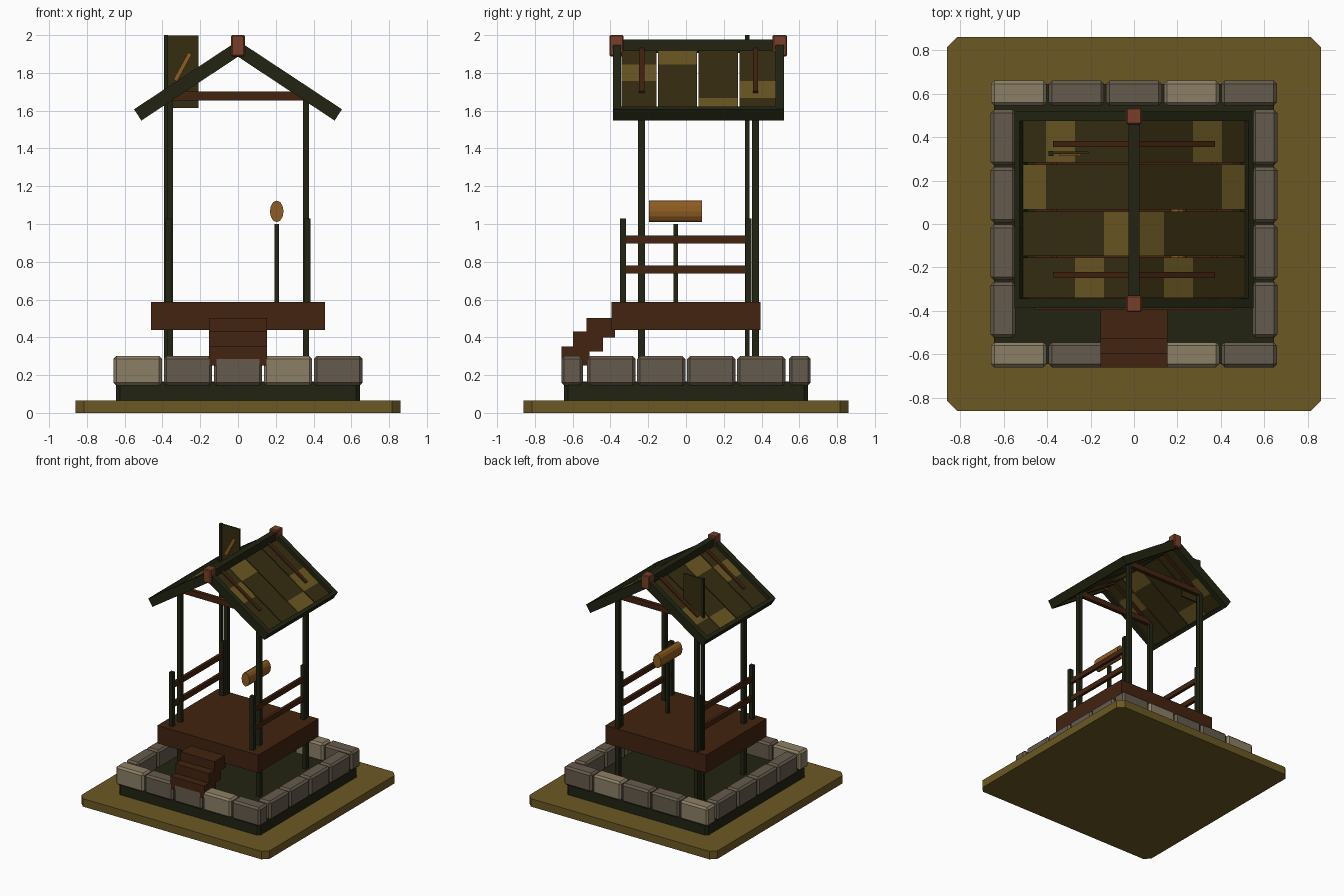
import bpy, bmesh, math
from mathutils import Matrix, Vector

if "Cube" in bpy.data.objects:
    bpy.data.objects.remove(bpy.data.objects["Cube"])


def mat(name, r, g, b):
    def lin(c):
        c /= 255
        return c / 12.92 if c <= 0.04045 else ((c + 0.055) / 1.055) ** 2.4
    m = bpy.data.materials.new(name)
    m.diffuse_color = (lin(r), lin(g), lin(b), 1)
    m.use_nodes = True
    m.node_tree.nodes["Principled BSDF"].inputs["Base Color"].default_value = m.diffuse_color
    return m


OLIVE = mat("olive_earth", 108, 88, 35)
DARK = mat("dark_green_wood", 34, 36, 18)
BROWN = mat("brown_wood", 66, 35, 16)
STONE = mat("grey_stone", 102, 91, 77)
PALE = mat("pale_stone", 140, 127, 102)
THATCH = mat("dark_olive_board", 54, 45, 17)
ORANGE = mat("orange_wood", 142, 92, 34)
RED = mat("red_brown_cap", 120, 63, 42)


def finish(bm, name, m):
    me = bpy.data.meshes.new(name)
    bm.to_mesh(me)
    bm.free()
    me.materials.append(m)
    ob = bpy.data.objects.new(name, me)
    bpy.context.collection.objects.link(ob)
    return ob


def box(name, x, y, z, m, rot=0, bevel=0, upright=False):
    """Box from (min, max) ranges, turned about y around its centre."""
    c = Vector([(a + b) / 2 for a, b in (x, y, z)])
    s = [b - a for a, b in (x, y, z)]
    bm = bmesh.new()
    bmesh.ops.create_cube(bm, size=1, matrix=Matrix.Diagonal((*s, 1)))
    if bevel:
        es = [e for e in bm.edges if not upright or
              abs(e.verts[0].co.z - e.verts[1].co.z) > 1e-4]
        bmesh.ops.bevel(bm, geom=es, offset=bevel, segments=1, affect='EDGES')
    bm.transform(Matrix.Translation(c) @ Matrix.Rotation(rot, 4, 'Y'))
    return finish(bm, name, m)


def post(name, x, y, hx, hy, z0, z1, m=DARK):
    return box(name, (x - hx, x + hx), (y - hy, y + hy), (z0, z1), m)


# ground plate and dark footing
box("ground_plate", (-.86, .86), (-.86, .86), (0, .066), OLIVE, bevel=.045, upright=True)
box("footing", (-.645, .645), (-.645, .645), (.066, .165), DARK, bevel=.02, upright=True)

# stone ring: five front and back, four on each side
for side, label in ((-1, "front"), (1, "back")):
    for i in range(5):
        cx = -.53 + i * .265
        y = sorted((side * .66, side * .545))
        box(f"{label}_stone_{i+1}", (cx - .128, cx + .128), y, (.145, .3),
            PALE if i in (0, 3) else STONE, bevel=.015)
for side, label in ((-1, "left"), (1, "right")):
    for i in range(4):
        cy = -.395 + i * .2645
        x = sorted((side * .66, side * .545))
        box(f"{label}_stone_{i+1}", x, (cy - .128, cy + .128), (.145, .3), STONE, bevel=.015)

# platform and stairs
box("platform", (-.46, .46), (-.395, .395), (.44, .587), BROWN)
for i, (y0, y1, z0, z1) in enumerate(((-.66, -.51, .25, .352),
                                      (-.597, -.44, .325, .43),
                                      (-.527, -.375, .40, .502))):
    box(f"stair_step_{i+1}", (-.154, .154), (y0, y1), (z0, z1), BROWN)

# roof posts, railing posts and rails
for s, label in ((-1, "left"), (1, "right")):
    for y, end in ((-.236, "front"), (.368, "back")):
        post(f"{label}_{end}_roof_post", s * .36, y, .017, .018, .16, 1.68)
    for y, end in ((-.334, "front"), (.33, "back")):
        post(f"{label}_{end}_rail_post", s * .368, y, .017, .016, .58, 1.03)
    for z, lvl in ((.76, "lower"), (.919, "upper")):
        post(f"{label}_{lvl}_rail", s * .368, 0, .012, .325, z - .021, z + .021, BROWN)

# stand with hanging log (elliptical cylinder along y)
post("log_stand", .205, -.055, .012, .012, .58, 1.0)
bm = bmesh.new()
bmesh.ops.create_cone(bm, cap_ends=True, segments=12, radius1=1, radius2=1, depth=1)
bm.transform(Matrix.Translation((.205, -.055, 1.067)) @ Matrix.Diagonal((.036, .28, .057, 1))
             @ Matrix.Rotation(math.pi / 2, 4, 'X'))
finish(bm, "log", ORANGE)

# sign pole, board and diagonal mark
post("sign_pole", -.382, .324, .011, .012, .16, 2.0)
box("sign_board", (-.39, -.21), (.322, .334), (1.615, 1.998), THATCH)
box("sign_mark", (-.304, -.282), (.314, .3225), (1.75, 1.914), ORANGE, rot=.5)

# roof: boxes laid along the slope
K = .66
A = math.atan(K)


def sloped(name, s, x0, x1, y, z_ridge, thick, m):
    xm, half = (x0 + x1) / 2, (x1 - x0) / 2 / math.cos(A)
    z = z_ridge - K * xm
    box(name, (s * xm - half, s * xm + half), y, (z - thick / 2, z + thick / 2), m, rot=s * A)


XS = (0, .133, .265, .4, .515)
YS = (-.345, -.151, .062, .278, .477)
LIGHT = (1, 0, 3, 2)      # pale patch on each plank, front to back
for s, label in ((-1, "left"), (1, "right")):
    for j in range(4):
        for i in range(4):
            sloped(f"{label}_roof_plank_{j+1}_{i+1}", s, XS[i], XS[i + 1],
                   (YS[j] + .004, YS[j + 1] - .004), 1.923, .02,
                   OLIVE if LIGHT[j] == i else THATCH)
    sloped(f"{label}_front_barge_board", s, 0, .53, (-.386, -.343), 1.928, .071, DARK)
    sloped(f"{label}_back_barge_board", s, 0, .53, (.475, .519), 1.928, .071, DARK)
    sloped(f"{label}_eave_beam", s, .507, .531, (-.38, .513), 1.928, .07, DARK)
    for y, end in ((-.235, "front"), (.368, "back")):
        sloped(f"{label}_{end}_rafter", s, .01, .36, (y - .014, y + .014), 1.922, .045, BROWN)
for y, end in ((-.236, "front"), (.368, "back")):
    box(f"{end}_tie_beam", (-.35, .35), (y - .015, y + .015), (1.655, 1.702), BROWN)
box("ridge_beam", (-.025, .025), (-.35, .485), (1.905, 1.978), DARK)
for y, end in ((-.368, "front"), (.497, "back")):
    box(f"{end}_ridge_cap", (-.036, .036), (y - .038, y + .038), (1.888, 2.0), RED, bevel=.006)
